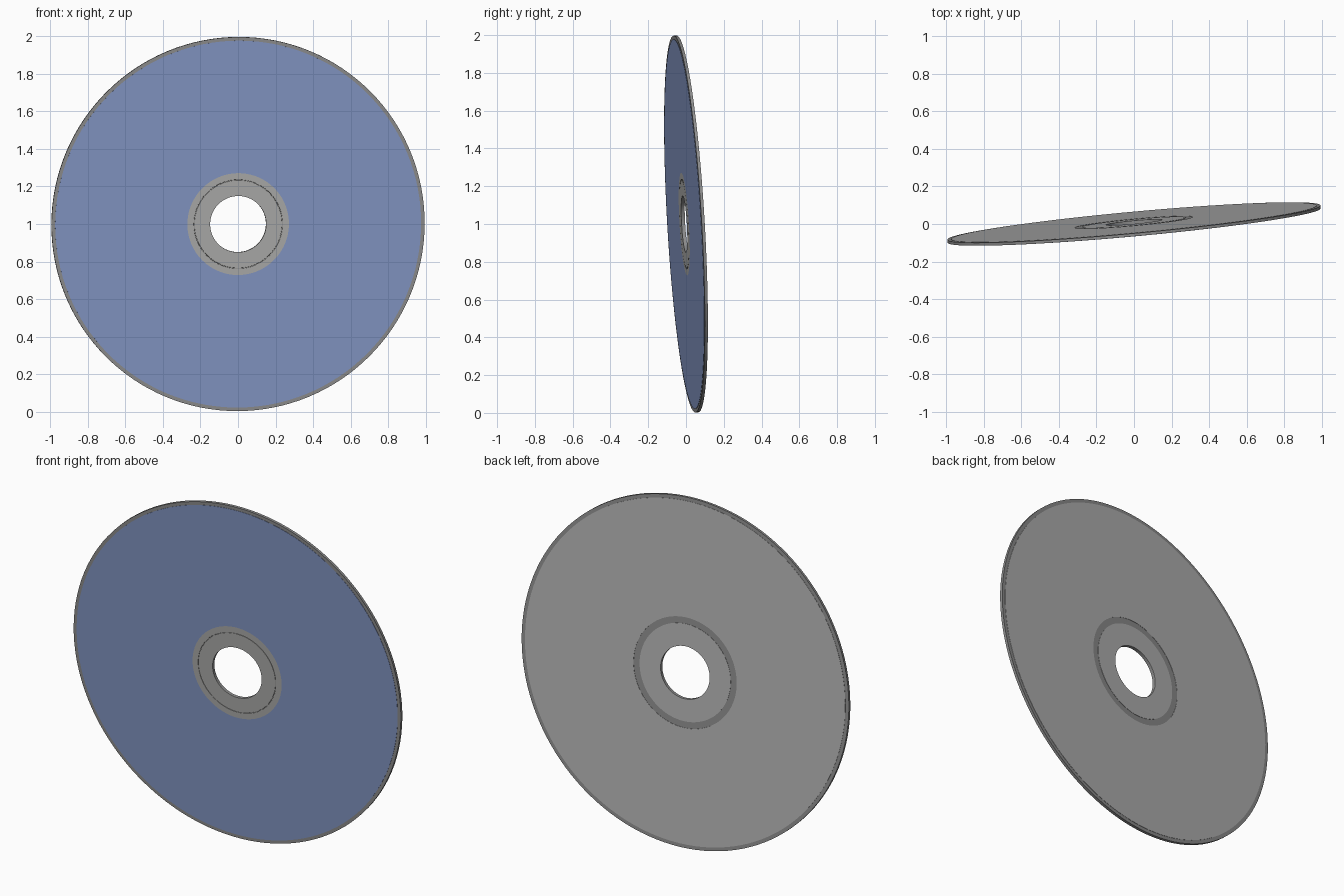
import bpy, math
from mathutils import Vector

if "Cube" in bpy.data.objects:
    bpy.data.objects.remove(bpy.data.objects["Cube"])

SEGS = 128
NORMAL = Vector((0.092, -1, -0.058)).normalized()   # direction the front face looks
TILT = NORMAL.to_track_quat('Z', 'Y')


def material(name, rgb):
    m = bpy.data.materials.new(name)
    m.diffuse_color = (*rgb, 1)
    m.use_nodes = True
    m.node_tree.nodes["Principled BSDF"].inputs["Base Color"].default_value = m.diffuse_color
    return m


def ring(name, profile, mat=None):
    """Revolve a closed (radius, height) profile around the disc axis."""
    n = len(profile)
    verts = []
    for i in range(SEGS):
        a = 2 * math.pi * i / SEGS
        verts += [(r * math.cos(a), r * math.sin(a), h) for r, h in profile]
    faces = []
    for i in range(SEGS):
        j = (i + 1) % SEGS
        for k in range(n):
            l = (k + 1) % n
            faces.append((i * n + k, j * n + k, j * n + l, i * n + l))
    mesh = bpy.data.meshes.new(name)
    mesh.from_pydata(verts, [], faces)
    mesh.transform(TILT.to_matrix().to_4x4())
    if mat:
        mesh.materials.append(mat)
    ob = bpy.data.objects.new(name, mesh)
    bpy.context.collection.objects.link(ob)
    ob.location.z = 1
    bpy.context.view_layer.objects.active = ob
    ob.select_set(True)
    bpy.ops.object.shade_smooth_by_angle(angle=math.radians(30))
    ob.select_set(False)
    return ob


def plate(name, r0, r1, h0, h1, mat=None):
    return ring(name, [(r0, h0), (r1, h0), (r1, h1), (r0, h1)], mat)


blue = material("data_blue", (0.23, 0.31, 0.56))
rim_grey = material("rim_grey", (0.27, 0.27, 0.27))
hub_grey = material("hub_grey", (0.42, 0.42, 0.41))
label_grey = material("label_grey", (0.45, 0.45, 0.45))

# main disc body with the centre hole
plate("disc_body", 0.15, 0.999, -0.008, 0.008, rim_grey)
# front: blue recorded area, clear hub and a fine stacking step
plate("data_surface", 0.272, 0.98, 0.007, 0.0095, blue)
ring("hub_ring", [(0.15, 0.007), (0.272, 0.007), (0.272, 0.0095), (0.238, 0.0095),
                  (0.237, 0.0075), (0.235, 0.0075), (0.234, 0.0095), (0.15, 0.0095)], hub_grey)
# back: printed label area and inner label, with a gap between them
plate("label_outer", 0.315, 0.978, -0.0095, -0.007, label_grey)
plate("label_inner", 0.15, 0.278, -0.0095, -0.007, label_grey)
